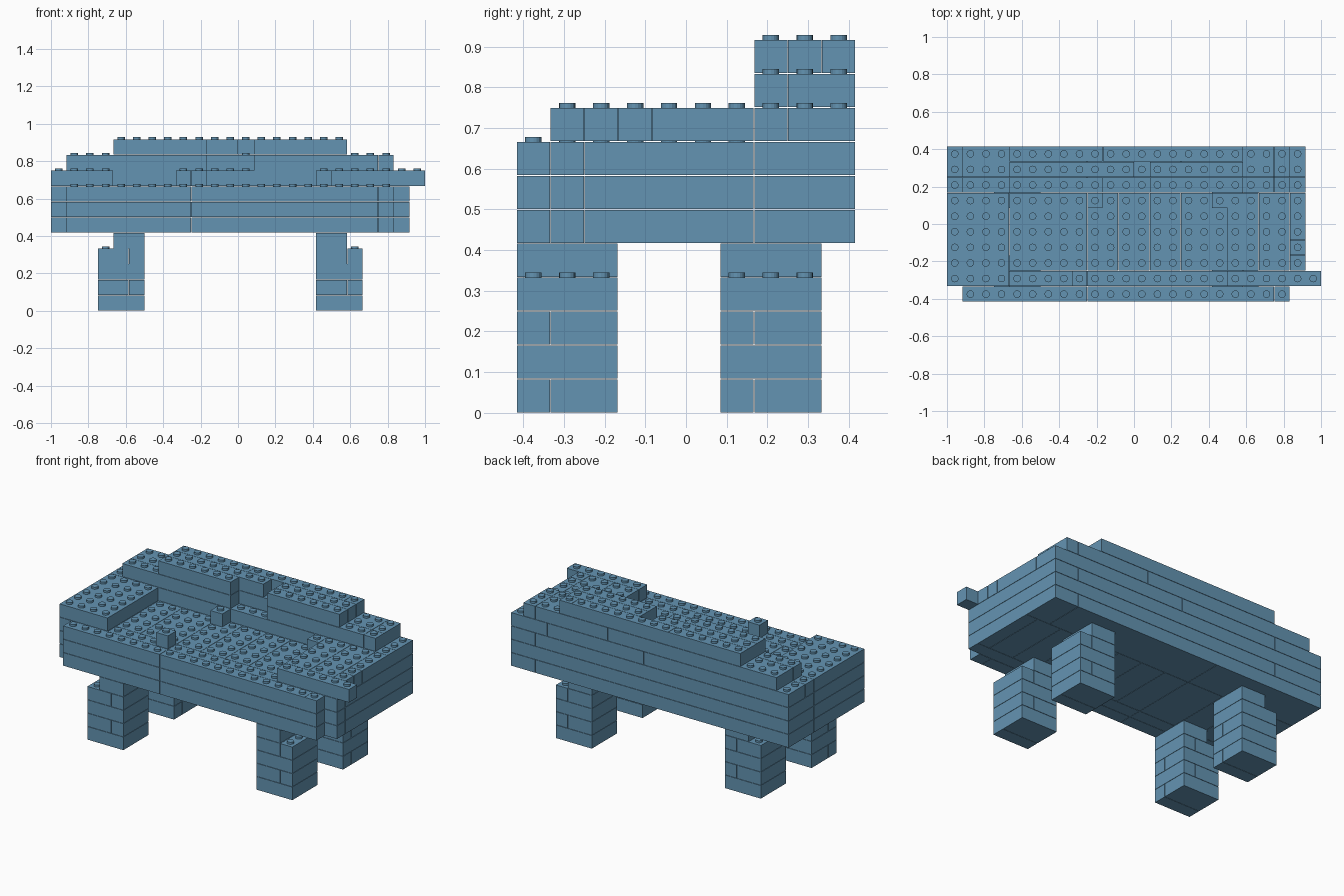
import bpy, bmesh
from mathutils import Matrix

old = bpy.data.objects.get("Cube")
if old:
    bpy.data.objects.remove(old, do_unlink=True)

U = 1 / 12            # one brick cell
GAP = 0.001           # seam inset on every brick side
STUD_R, STUD_H = 0.02, 0.0125

mat = bpy.data.materials.new("brick blue")
mat.use_nodes = True
colour = (0.127, 0.296, 0.448, 1)
mat.diffuse_color = colour
mat.node_tree.nodes["Principled BSDF"].inputs["Base Color"].default_value = colour

parts = {}            # part name -> bricks as (x0, x1, y0, y1, layer)
filled = set()        # occupied cells


def brick(part, x0, x1, y0, y1, layer):
    parts.setdefault(part, []).append((x0, x1, y0, y1, layer))
    filled.update((x, y, layer) for x in range(x0, x1) for y in range(y0, y1))


def row(part, cuts, y0, y1, layer):
    """Bricks side by side along x, split at the given cuts."""
    for a, b in zip(cuts, cuts[1:]):
        brick(part, a, b, y0, y1, layer)


# Legs: courses alternate their seam direction, narrower on top
for side, x in (("right", 3), ("left", 17)):
    for end, y in (("front", 0), ("back", 6)):
        name = f"{end}_{side}_leg"
        for k in range(4):
            if k % 2:
                row(name, (x, x + 2, x + 3), y, y + 3, k)
            else:
                brick(name, x, x + 3, y, y + 1, k)
                brick(name, x, x + 3, y + 1, y + 3, k)
        top = x + 1 if side == "right" else x
        brick(name, top, top + 2, y, y + 3, 4)

# Slab: front skirt, front row, cross planks and back rows
planks = (0, 4, 6, 9, 11, 13, 15, 18, 20, 22, 23)
for k in (5, 6, 7):
    row("front_skirt", (1, 9, 21, 22), 0, 1, k)
    row("slab", (0, 4, 9, 18, 23) if k % 2 else (0, 6, 8, 18, 23), 1, 2, k)
    row("slab", planks, 2, 7, k)
    row("slab", (0, 9, 21, 23) if k % 2 else (0, 4, 10, 18, 23), 7, 10, k)

# Raised ends, overhanging lip and loose single bricks
brick("right_platform", 0, 4, 1, 7, 8)
row("left_platform", (18, 20, 22), 2, 7, 8)
for y0, y1 in ((2, 3), (3, 4), (4, 7)):
    brick("left_platform", 22, 23, y0, y1, 8)
brick("front_lip", 18, 24, 1, 2, 8)
brick("front_single_brick", 8, 9, 1, 2, 8)
brick("back_single_brick", 9, 10, 6, 7, 8)
brick("side_single_brick", 17, 18, 6, 7, 8)

# Stepped back wall with a notch in its front row
row("back_wall", (0, 9, 18, 23), 7, 8, 8)
row("back_wall", (0, 4, 12, 20, 23), 8, 10, 8)
brick("back_wall", 1, 10, 7, 8, 9)
row("back_wall", (13, 21, 22), 7, 8, 9)
row("back_wall", (1, 9, 15, 21, 22), 8, 10, 9)
brick("back_wall", 4, 10, 7, 8, 10)
brick("back_wall", 13, 19, 7, 8, 10)
brick("back_wall", 4, 12, 8, 9, 10)
brick("back_wall", 13, 19, 8, 9, 10)
row("back_wall", (4, 10, 18, 19), 9, 10, 10)


def place(x, y, z):
    return Matrix.Translation((x * U - 1, (y - 5) * U, z * U))


# Build every part, with studs on the uncovered cells
for name, bricks in parts.items():
    bm = bmesh.new()
    for x0, x1, y0, y1, k in bricks:
        size = [n * U - 2 * GAP for n in (x1 - x0, y1 - y0, 1)]
        bmesh.ops.create_cube(bm, size=1, matrix=place(
            (x0 + x1) / 2, (y0 + y1) / 2, k + 0.5) @ Matrix.Diagonal((*size, 1)))
        for x in range(x0, x1):
            for y in range(y0, y1):
                if (x, y, k + 1) not in filled:
                    lift = Matrix.Translation((0, 0, STUD_H / 2 - GAP))
                    bmesh.ops.create_cone(
                        bm, cap_ends=True, segments=16, radius1=STUD_R,
                        radius2=STUD_R, depth=STUD_H,
                        matrix=place(x + 0.5, y + 0.5, k + 1) @ lift)
    mesh = bpy.data.meshes.new(name)
    bm.to_mesh(mesh)
    bm.free()
    mesh.materials.append(mat)
    bpy.context.collection.objects.link(bpy.data.objects.new(name, mesh))
